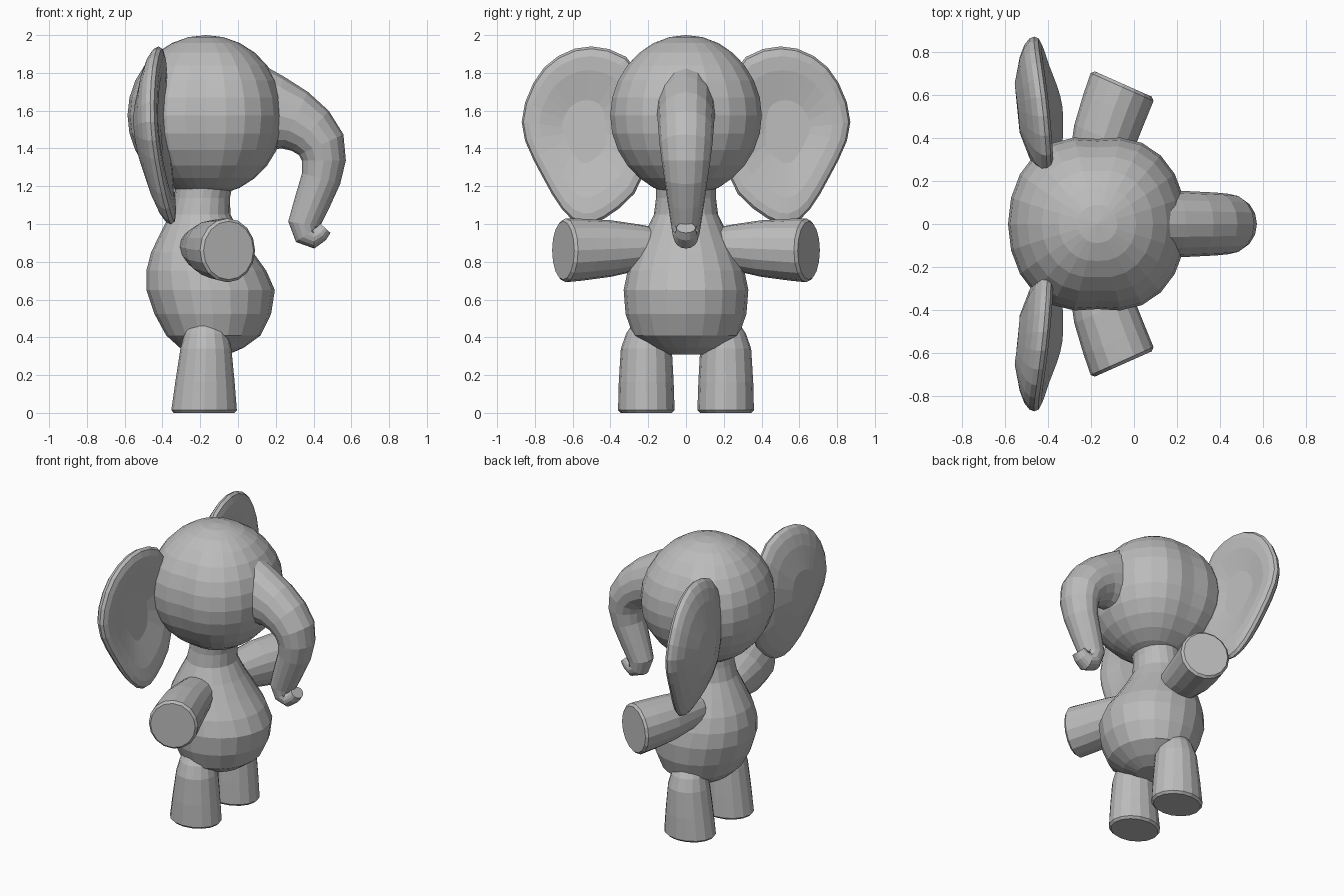
import bpy, bmesh, math
from mathutils import Vector

cube = bpy.data.objects.get("Cube")
if cube:
    bpy.data.objects.remove(cube, do_unlink=True)

grey = bpy.data.materials.new("soft grey")
grey.use_nodes = True
colour = (0.5, 0.5, 0.5, 1)
grey.diffuse_color = colour
grey.node_tree.nodes["Principled BSDF"].inputs["Base Color"].default_value = colour


def blend(before, start, end, after, t):
    """One value on a smooth curve running from start to end."""
    slope_in = (end - before) / 2
    slope_out = (after - start) / 2
    ease = t * t * (3 - 2 * t)
    return (start + (end - start) * ease
            + slope_in * t * (1 - t) ** 2 - slope_out * t * t * (1 - t))


def smooth_path(points, steps, closed=False):
    """Sample a smooth curve through points of any number of values."""
    count = len(points)

    def pick(index):
        if closed:
            return points[index % count]
        return points[max(0, min(index, count - 1))]

    samples = []
    for i in range(count if closed else count - 1):
        neighbours = [pick(i + offset) for offset in (-1, 0, 1, 2)]
        for step in range(steps):
            samples.append([blend(*values, step / steps)
                            for values in zip(*neighbours)])
    if not closed:
        samples.append(list(points[-1]))
    return samples


def skin(name, rings):
    """Join equal-sized rings of points into a closed, flat-shaded object."""
    bm = bmesh.new()
    loops = [[bm.verts.new(point) for point in ring] for ring in rings]
    size = len(loops[0])
    for lower, upper in zip(loops, loops[1:]):
        for i in range(size):
            j = (i + 1) % size
            bm.faces.new((lower[i], lower[j], upper[j], upper[i]))
    bm.faces.new(loops[0])
    bm.faces.new(loops[-1])
    bmesh.ops.recalc_face_normals(bm, faces=bm.faces)
    mesh = bpy.data.meshes.new(name)
    bm.to_mesh(mesh)
    bm.free()
    mesh.materials.append(grey)
    part = bpy.data.objects.new(name, mesh)
    bpy.context.collection.objects.link(part)
    return part


def loft(name, sections, axis=None, side=(0, 1, 0), steps=2, sides=16):
    """Skin ellipses (x, y, z, depth radius, side radius) along an axis or path."""
    stations = smooth_path(sections, steps)
    centres = [Vector(station[:3]) for station in stations]
    across = Vector(side)
    rings = []
    for i, (centre, station) in enumerate(zip(centres, stations)):
        ahead = centres[min(i + 1, len(centres) - 1)]
        behind = centres[max(i - 1, 0)]
        direction = Vector(axis) if axis else ahead - behind
        outward = across.cross(direction).normalized() * station[3]
        sideways = across * station[4]
        angles = [math.tau * k / sides for k in range(sides)]
        rings.append([centre + outward * math.cos(a) + sideways * math.sin(a)
                      for a in angles])
    return skin(name, rings)


def soften_ends(part):
    """Round off the rim of a blunt limb."""
    bevel = part.modifiers.new("soft rim", "BEVEL")
    bevel.width = 0.015
    bevel.limit_method = "ANGLE"
    bevel.angle_limit = math.radians(60)


UP = (0, 0, 1)

# Pear-shaped body narrowing into the neck
loft("body", [(-0.15, 0, 0.31, 0.1, 0.1),
              (-0.13, 0, 0.41, 0.25, 0.28),
              (-0.145, 0, 0.65, 0.34, 0.33),
              (-0.19, 0, 0.85, 0.27, 0.27),
              (-0.2, 0, 1.05, 0.16, 0.17),
              (-0.18, 0, 1.2, 0.15, 0.16)], axis=UP, sides=20)

# Round head, fuller in the cheeks and behind the ears
bpy.ops.mesh.primitive_uv_sphere_add(segments=24, ring_count=14, radius=1,
                                     location=(-0.17, 0, 1.575))
head = bpy.context.object
head.name = "head"
head.scale = (0.415, 0.395, 0.425)
head.data.materials.append(grey)
for vertex in head.data.vertices:
    vertex.co.y *= 1 + 0.2 * abs(vertex.co.x)

# Trunk curling up at the tip: x, z, depth radius and side radius
trunk_path = [(0.1, 1.6, 0.24, 0.16), (0.3, 1.55, 0.165, 0.15),
              (0.44, 1.42, 0.13, 0.14), (0.44, 1.24, 0.105, 0.115),
              (0.35, 1, 0.085, 0.08), (0.4, 0.93, 0.06, 0.065),
              (0.46, 0.98, 0.04, 0.05)]
loft("trunk", [(x, 0, z, depth, width) for x, z, depth, width in trunk_path],
     sides=16)

# Ear outline from the crown outwards: y and z
ear_outline = smooth_path([(0.25, 1.8), (0.5, 1.94), (0.75, 1.83),
                           (0.87, 1.54), (0.76, 1.25), (0.6, 1.02),
                           (0.43, 1.03), (0.22, 1.27)], steps=3, closed=True)
ear_centre = Vector((-0.47, 0.54, 1.5))


def ear_rim(y, z):
    """The rim sweeps forward towards the head and at the lower lobe."""
    return Vector((-0.43 + 0.1 * (0.9 - y) + 0.16 * (z - 1.7) ** 2, y, z))


def ear_rings(mirror, layers=9):
    """Lens-shaped layers from the dished front to the rounded back."""
    rings = []
    for layer in range(layers):
        angle = math.pi * (layer + 0.2) / (layers - 0.6)
        size = math.sin(angle) ** 0.4
        shift = 0.06 * math.cos(angle) - 0.04
        points = [ear_centre.lerp(ear_rim(y, z), size) for y, z in ear_outline]
        rings.append([(p.x + shift, mirror * p.y, p.z) for p in points])
    return rings


for label, mirror in (("left", 1), ("right", -1)):
    skin(label + "_ear", ear_rings(mirror))

    # Blunt arm widening outwards and angled forwards
    arm = loft(label + "_arm", [(-0.2, mirror * 0.15, 0.88, 0.12, 0.1),
                                (-0.14, mirror * 0.4, 0.87, 0.15, 0.15),
                                (-0.05, mirror * 0.65, 0.86, 0.16, 0.17)],
               axis=(0.4, mirror * 0.9, 0), side=UP)
    soften_ends(arm)

    # Sturdy leg flaring to a flat foot
    leg = loft(label + "_leg", [(-0.18, mirror * 0.21, 0, 0.175, 0.15),
                                (-0.17, mirror * 0.21, 0.34, 0.135, 0.135),
                                (-0.17, mirror * 0.2, 0.46, 0.1, 0.09)],
               axis=UP)
    soften_ends(leg)
